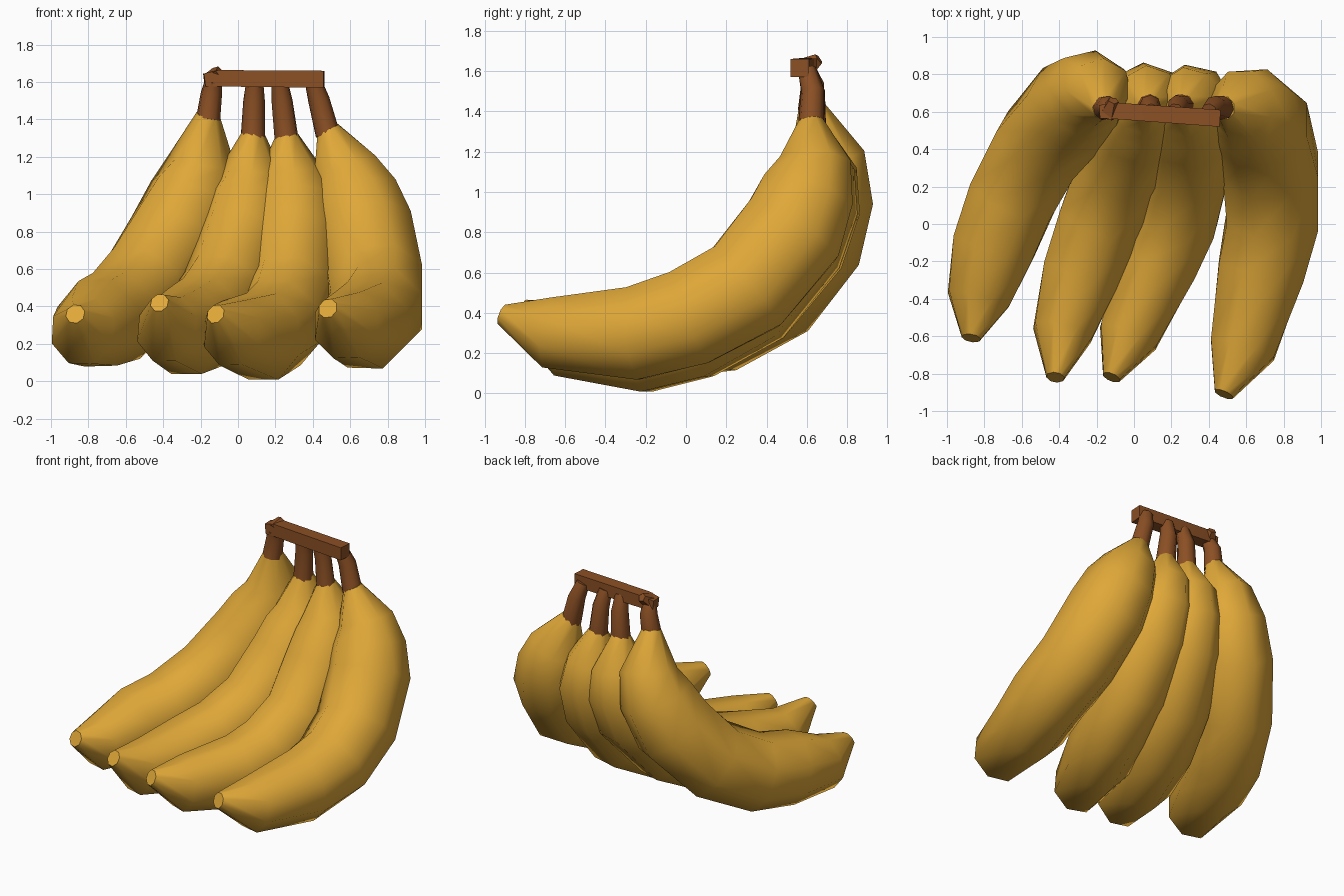
import bpy, bmesh, math
from mathutils import Vector

if "Cube" in bpy.data.objects:
    bpy.data.objects.remove(bpy.data.objects["Cube"], do_unlink=True)


def make_material(name, colour):
    mat = bpy.data.materials.new(name)
    mat.use_nodes = True
    mat.diffuse_color = colour
    mat.node_tree.nodes["Principled BSDF"].inputs["Base Color"].default_value = colour
    return mat


yellow = make_material("ripe_yellow", (0.74, 0.39, 0.04, 1))
brown = make_material("stem_brown", (0.26, 0.08, 0.018, 1))


def tube(name, points, radii, sides, mat, smooth_angle, width=1):
    """Loft polygon rings along a path, scaled sideways by width, and cap both ends."""
    points = [Vector(p) for p in points]
    # the sideways axis is level and square to the whole path, so the tube does not twist
    across = Vector((0, 0, 1)).cross(points[-1] - points[0]).normalized()
    bm = bmesh.new()
    rings = []
    for i, (centre, radius) in enumerate(zip(points, radii)):
        before, after = points[max(i - 1, 0)], points[min(i + 1, len(points) - 1)]
        tangent = (after - before).normalized()
        side = (across - tangent * across.dot(tangent)).normalized()
        up = tangent.cross(side)
        ring = []
        for k in range(sides):
            a = math.tau * (k + 0.5) / sides
            offset = side * math.cos(a) * width + up * math.sin(a)
            ring.append(bm.verts.new(centre + offset * radius))
        rings.append(ring)
    for low, high in zip(rings, rings[1:]):
        for k in range(sides):
            n = (k + 1) % sides
            bm.faces.new((low[k], low[n], high[n], high[k]))
    bm.faces.new(rings[0])
    bm.faces.new(rings[-1])
    bmesh.ops.recalc_face_normals(bm, faces=bm.faces)
    mesh = bpy.data.meshes.new(name)
    bm.to_mesh(mesh)
    bm.free()
    mesh.materials.append(mat)
    obj = bpy.data.objects.new(name, mesh)
    bpy.context.collection.objects.link(obj)
    bpy.ops.object.select_all(action="DESELECT")
    obj.select_set(True)
    bpy.context.view_layer.objects.active = obj
    bpy.ops.object.shade_smooth_by_angle(angle=math.radians(smooth_angle))


# Fruit centre lines, from the stem down to the tip, sharing one thickness profile
thickness = (.065, .19, .25, .28, .275, .265, .25, .19, .055)
fruits = {
    "right_outer": ((-.16, .62, 1.43), (-.19, .7, 1.18), (-.24, .69, 1), (-.33, .62, .78),
                    (-.5, .42, .51), (-.65, .14, .35), (-.75, -.12, .31), (-.83, -.4, .27),
                    (-.87, -.61, .36)),
    "right_inner": ((.08, .63, 1.33), (.07, .66, 1.12), (.06, .63, .97), (.03, .54, .77),
                    (-.07, .3, .47), (-.18, .02, .32), (-.28, -.26, .27), (-.38, -.58, .28),
                    (-.42, -.82, .42)),
    "left_inner": ((.26, .63, 1.32), (.28, .65, 1.12), (.3, .62, .97), (.3, .53, .77),
                   (.28, .3, .47), (.22, .02, .31), (.13, -.21, .24), (-.03, -.6, .26),
                   (-.12, -.82, .36)),
    "left_outer": ((.48, .62, 1.35), (.57, .64, 1.14), (.62, .6, .99), (.67, .53, .81),
                   (.73, .3, .53), (.74, .02, .38), (.68, -.25, .3), (.58, -.67, .3),
                   (.48, -.91, .39)),
}
# Where each stem meets the crown bar, and how wide each fruit is
stem_tops = {"right_outer": -.13, "right_inner": .09, "left_inner": .22, "left_outer": .4}
widths = {"right_outer": .95, "right_inner": .9, "left_inner": .91, "left_outer": 1}

for name, path in fruits.items():
    tube(name + "_banana", path, thickness, 8, yellow, 50, widths[name])
    base = Vector(path[0])
    top = Vector((stem_tops[name], .6, 1.61))
    bend = base.lerp(top, .6) + Vector((0, .02, 0))
    tube(name + "_stem", (base - Vector((0, 0, .03)), bend, top), (.066, .058, .045), 8, brown, 50)

# Crown bar joining the stems, with a broken nub at its end
tube("crown_bar", ((-.18, .6, 1.61), (-.1, .605, 1.62), (.46, .565, 1.615)),
     (.05, .062, .064), 4, brown, 30)
tube("crown_nub", ((-.13, .59, 1.61), (-.11, .66, 1.66)), (.06, .03), 5, brown, 30)
